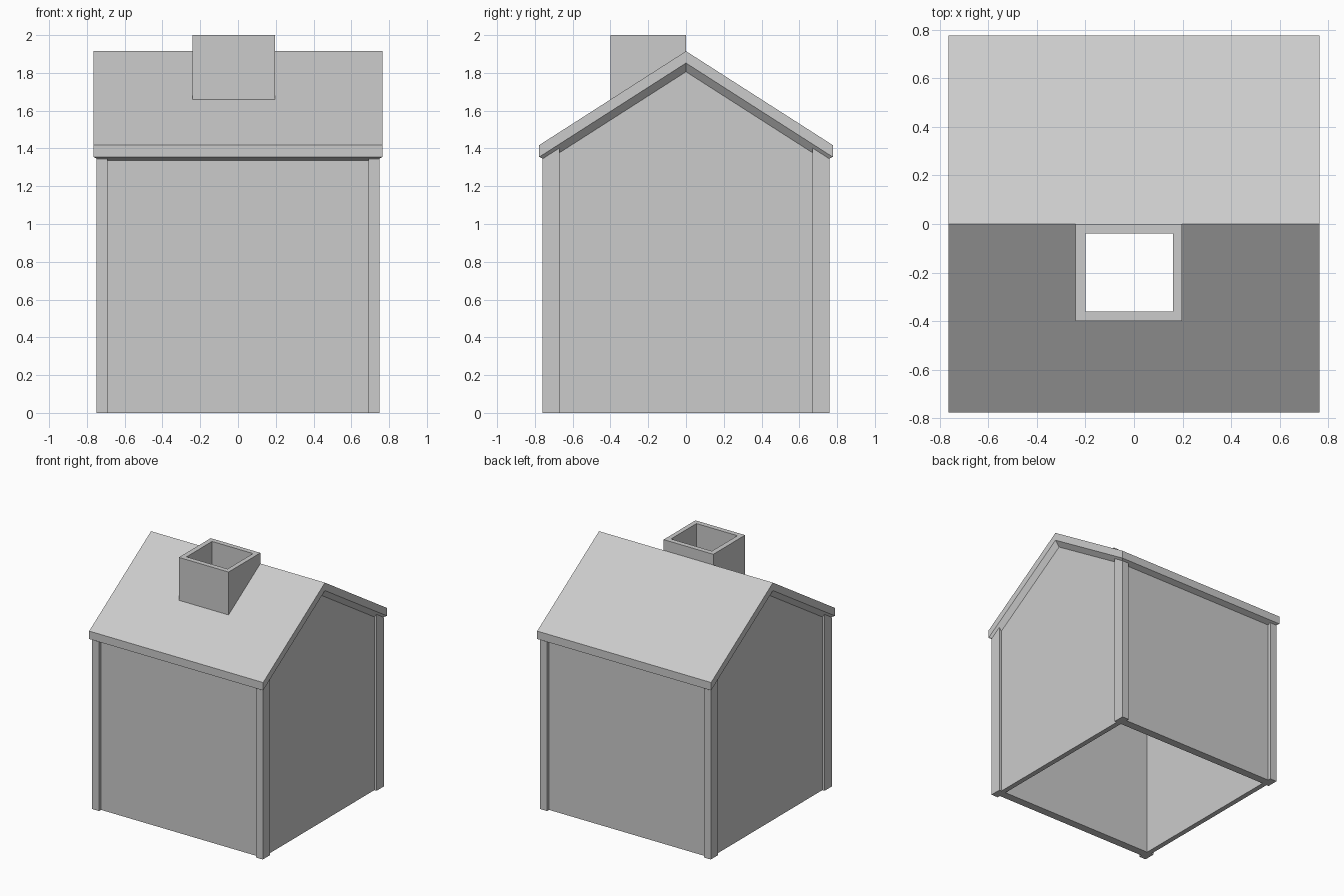
import bpy
import bmesh

cube = bpy.data.objects.get("Cube")
if cube:
    bpy.data.objects.remove(cube, do_unlink=True)

grey = bpy.data.materials.new("plain_grey")
grey.use_nodes = True
grey.diffuse_color = (0.6, 0.6, 0.6, 1)
grey.node_tree.nodes["Principled BSDF"].inputs["Base Color"].default_value = (0.6, 0.6, 0.6, 1)

PITCH = 0.64          # rise of the roof per unit of depth
RIDGE = 1.915         # top of the ridge
SOFFIT = 1.806        # ridge height of the ceiling plane


def slope(y, ridge):
    return ridge - PITCH * abs(y)


def gable_loop(hx, hy, ridge=None):
    """Six points around the house, following the roof pitch or flat on the ground."""
    outline = [(-hx, -hy), (hx, -hy), (hx, 0), (hx, hy), (-hx, hy), (-hx, 0)]
    return [(x, y, 0 if ridge is None else slope(y, ridge)) for x, y in outline]


def rect_loop(x0, x1, y0, y1, height):
    return [(x, y, height(y)) for x, y in ((x0, y0), (x1, y0), (x1, y1), (x0, y1))]


def loft(name, loops, caps=False, closed=False):
    """Skin a series of loops; close it with caps or by joining last to first."""
    bm = bmesh.new()
    rings = [[bm.verts.new(p) for p in loop] for loop in loops]
    pairs = list(zip(rings, rings[1:]))
    if closed:
        pairs.append((rings[-1], rings[0]))
    for a, b in pairs:
        for i in range(len(a)):
            j = (i + 1) % len(a)
            bm.faces.new((a[i], a[j], b[j], b[i]))
    if caps:
        for ring in (rings[0], rings[-1]):
            if len(ring) == 6:      # two planes meeting at the ridge
                a, b, c, d, e, f = ring
                bm.faces.new((a, b, c, f))
                bm.faces.new((f, c, d, e))
            else:
                bm.faces.new(ring)
    bmesh.ops.recalc_face_normals(bm, faces=bm.faces)
    mesh = bpy.data.meshes.new(name)
    bm.to_mesh(mesh)
    bm.free()
    mesh.materials.append(grey)
    obj = bpy.data.objects.new(name, mesh)
    bpy.context.scene.collection.objects.link(obj)
    return obj


# Hollow walls, open underneath
loft("walls", [gable_loop(0.73, 0.735), gable_loop(0.73, 0.735, SOFFIT),
               gable_loop(0.69, 0.67, SOFFIT), gable_loop(0.69, 0.67)], closed=True)

# Corner posts with tops cut to the roof pitch
for side, sx in (("right", -1), ("left", 1)):
    for end, sy in (("front", -1), ("back", 1)):
        xs = sorted((sx * 0.69, sx * 0.75))
        ys = sorted((sy * 0.67, sy * 0.76))
        loft(f"{end}_{side}_post",
             [rect_loop(*xs, *ys, lambda y: 0),
              rect_loop(*xs, *ys, lambda y: slope(y, SOFFIT + 0.025))], caps=True)

# Roof slab with a bevelled soffit
roof = loft("roof", [gable_loop(0.765, 0.777, RIDGE), gable_loop(0.765, 0.777, 1.852),
                     gable_loop(0.73, 0.735, SOFFIT)], caps=True)

# Flue opening through the roof
flue = (-0.2, 0.16, -0.36, -0.04)
cutter = loft("flue_cutter", [rect_loop(*flue, lambda y: 1.2),
                              rect_loop(*flue, lambda y: 2.2)], caps=True)
cutter.hide_render = True
cut = roof.modifiers.new("flue_opening", "BOOLEAN")
cut.operation = "DIFFERENCE"
cut.solver = "EXACT"
cut.object = cutter
bpy.context.view_layer.update()
graph = bpy.context.evaluated_depsgraph_get()
cut_mesh = bpy.data.meshes.new_from_object(roof.evaluated_get(graph))
roof.modifiers.clear()
roof.data = cut_mesh
bpy.data.objects.remove(cutter, do_unlink=True)

# Hollow chimney sitting on the front slope
stack = (-0.24, 0.197, -0.4, 0)
loft("chimney", [rect_loop(*stack, lambda y: slope(y, RIDGE)), rect_loop(*stack, lambda y: 2),
                 rect_loop(*flue, lambda y: 2),
                 rect_loop(*flue, lambda y: slope(y, RIDGE))], closed=True)
